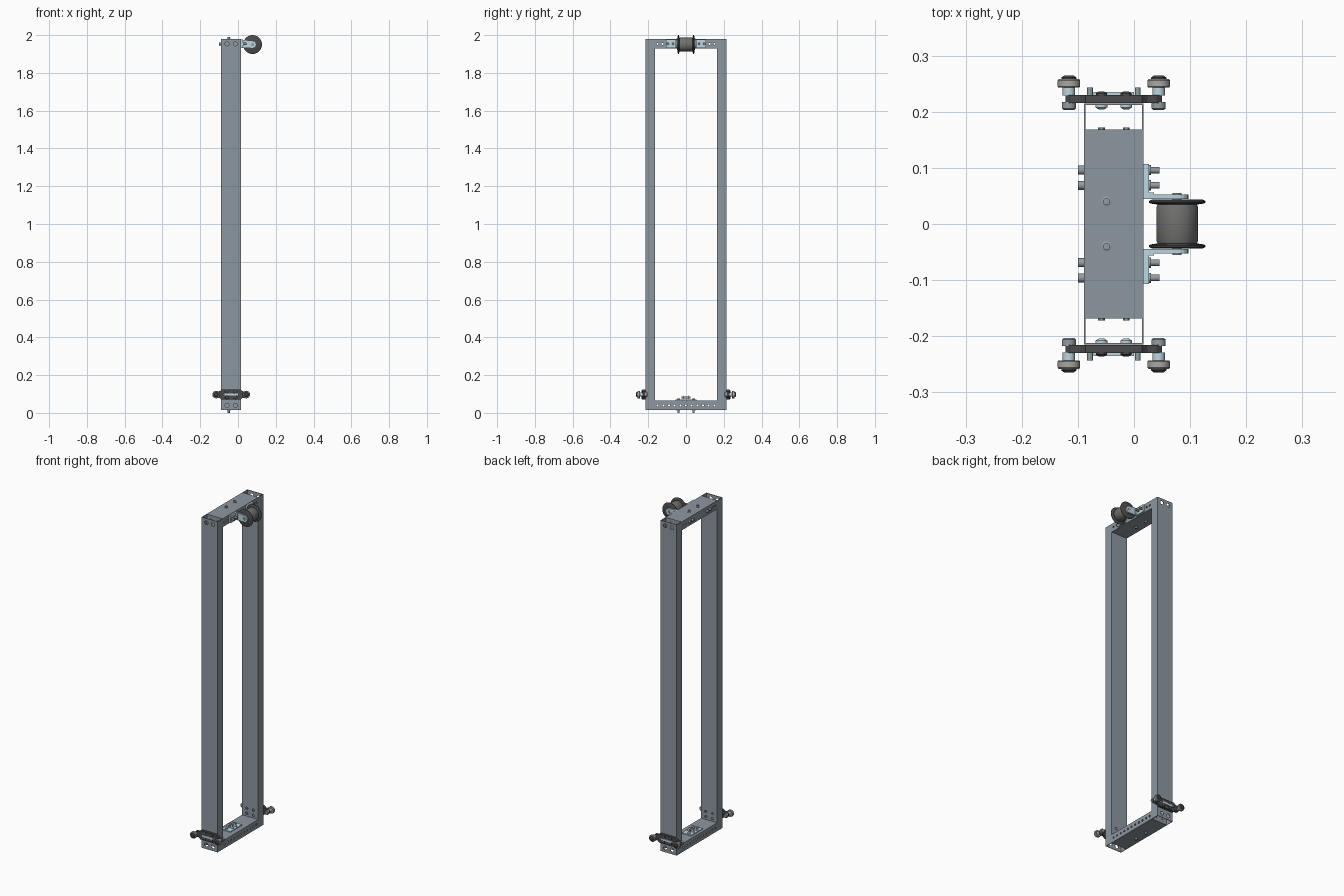
import bpy, bmesh, math
from mathutils import Vector, Matrix

if "Cube" in bpy.data.objects:
    bpy.data.objects.remove(bpy.data.objects["Cube"])


def mat(name, c):
    m = bpy.data.materials.new(name)
    m.diffuse_color = (*c, 1)
    m.use_nodes = True
    m.node_tree.nodes["Principled BSDF"].inputs["Base Color"].default_value = m.diffuse_color
    return m


STEEL = mat("slate_steel", (0.27, 0.31, 0.35))
DARK = mat("dark_metal", (0.07, 0.07, 0.075))
RUBBER = mat("drum_grey", (0.16, 0.16, 0.155))
ZINC = mat("pale_zinc", (0.52, 0.68, 0.76))
BOLT = mat("bolt_grey", (0.3, 0.34, 0.37))
WHEEL = mat("wheel_grey", (0.4, 0.39, 0.37))
ROT = {'X': Matrix.Rotation(math.pi / 2, 4, 'Y'),
       'Y': Matrix.Rotation(-math.pi / 2, 4, 'X'), 'Z': Matrix()}
CX, HW = -0.036, 0.053          # frame centre and half width in x
TZ = 1.954                      # top bar axis height


def finish(name, bm, m, smooth=False):
    bmesh.ops.recalc_face_normals(bm, faces=bm.faces[:])
    me = bpy.data.meshes.new(name)
    bm.to_mesh(me)
    bm.free()
    ob = bpy.data.objects.new(name, me)
    bpy.context.collection.objects.link(ob)
    if m:
        me.materials.append(m)
    if smooth:
        bpy.ops.object.select_all(action='DESELECT')
        ob.select_set(True)
        bpy.context.view_layer.objects.active = ob
        bpy.ops.object.shade_smooth_by_angle(angle=math.radians(35))
    return ob


def box(name, lo, hi, m):
    bm = bmesh.new()
    bmesh.ops.create_cube(bm, size=1)
    for v in bm.verts:
        v.co = Vector([(l + h) / 2 + c * (h - l) for l, h, c in zip(lo, hi, v.co)])
    return finish(name, bm, m)


def lathe(name, axis, at, profile, m, n=32):
    """Spin (radius, distance along axis) points round an axis through `at`."""
    bm = bmesh.new()
    rings = [[bm.verts.new((r * math.cos(2 * math.pi * i / n), r * math.sin(2 * math.pi * i / n), d))
              for i in range(n)] for r, d in profile]
    for a, b in zip(rings, rings[1:]):
        for i in range(n):
            bm.faces.new((a[i], a[(i + 1) % n], b[(i + 1) % n], b[i]))
    bm.faces.new(rings[0])
    bm.faces.new(rings[-1])
    bm.transform(Matrix.Translation(at) @ ROT[axis])
    return finish(name, bm, m, n > 8)


def rod(name, axis, at, r, a, b, m, n=20):
    return lathe(name, axis, at, [(r, a), (r, b)], m, n)


def prism(name, pts, y0, y1, m):
    """Extrude an x-z outline along y."""
    bm = bmesh.new()
    f = bm.faces.new([bm.verts.new((x, y0, z)) for x, z in pts])
    g = bmesh.ops.extrude_face_region(bm, geom=[f])
    bmesh.ops.translate(bm, vec=(0, y1 - y0, 0), verts=[v for v in g['geom'] if isinstance(v, bmesh.types.BMVert)])
    return finish(name, bm, m)


def tube(name, lo, hi, axis, holes, t=0.003):
    """Open rectangular tube along axis (1 or 2), drilled by holes (axis, at, r, a, b)."""
    bm = bmesh.new()
    u, w = [i for i in range(3) if i != axis]
    rings = []
    for e in (lo[axis], hi[axis]):
        for s in (0, t):
            ring = []
            for cu, cw in ((0, 0), (1, 0), (1, 1), (0, 1)):
                p = [0, 0, 0]
                p[axis] = e
                p[u] = hi[u] - s if cu else lo[u] + s
                p[w] = hi[w] - s if cw else lo[w] + s
                ring.append(bm.verts.new(p))
            rings.append(ring)
    for a, b in ((0, 1), (1, 3), (3, 2), (2, 0)):
        for i in range(4):
            j = (i + 1) % 4
            bm.faces.new((rings[a][i], rings[a][j], rings[b][j], rings[b][i]))
    ob = finish(name, bm, STEEL)
    cb = bmesh.new()
    for ax, at, r, a, b in holes:
        bmesh.ops.create_cone(cb, cap_ends=True, segments=20, radius1=r, radius2=r, depth=b - a,
                              matrix=Matrix.Translation(at) @ ROT[ax] @ Matrix.Translation((0, 0, (a + b) / 2)))
    cut = finish("hole_cutter", cb, None)
    cut.hide_render = True
    md = ob.modifiers.new("holes", 'BOOLEAN')
    md.operation, md.object, md.solver = 'DIFFERENCE', cut, 'EXACT'
    bpy.context.view_layer.objects.active = ob
    bpy.ops.object.modifier_apply(modifier=md.name)
    bpy.data.objects.remove(cut)
    return ob


BX = (CX - 0.022, CX + 0.022)   # bolt columns in x

# posts with access holes in the outer wall and small holes in the inner wall
for s, side in ((1, "rear"), (-1, "front")):
    ys = sorted((s * 0.165, s * 0.215))
    holes = [('Y', (x, s * 0.215, z), 0.011, -0.01, 0.01) for x in BX for z in (0.04, TZ)]
    holes += [('Y', (x, s * 0.165, z), 0.007, -0.01, 0.01) for x in BX for z in (0.082, 0.112)]
    tube(side + "_post", (CX - HW, ys[0], 0.015), (CX + HW, ys[1], 1.979), 2, holes)
    for x in BX:
        for z in (0.04, TZ):
            rod("post_joint_bolt", 'Y', (x, 0, z), 0.006, s * 0.16, s * 0.172, BOLT, 6)

# cross bars drilled along their sides
low = [('X', (CX, -0.15 + 0.03 * i, 0.04), 0.0055, -0.1, 0.1) for i in range(11)]
tube("bottom_bar", (CX - HW, -0.165, 0.015), (CX + HW, 0.165, 0.065), 1, low)
high = [('X', (CX, s * y, TZ), 0.0055, -0.1, 0.1) for s in (1, -1) for y in (0.125, 0.15)]
tube("top_bar", (CX - HW, -0.165, 1.929), (CX + HW, 0.165, 1.979), 1, high)

# vertical bolts through both bars
for y in (0.04, -0.04):
    at = (-0.049, y, 0)
    lathe("top_bar_bolt", 'Z', at, [(0.009, 1.979), (0.009, 1.981), (0.006, 1.982), (0.006, 1.99)], BOLT)
    rod("top_bar_bolt_end", 'Z', at, 0.007, 1.92, 1.929, BOLT)
    lathe("bottom_bar_bolt", 'Z', at, [(0.006, 0), (0.006, 0.012), (0.009, 0.013), (0.009, 0.015)], BOLT)
    rod("bottom_bar_nut", 'Z', at, 0.009, 0.07, 0.077, ZINC, 6)

# anchor bracket on the bottom bar
box("anchor_base", (-0.072, -0.055, 0.065), (-0.012, 0.055, 0.07), ZINC)
for s in (1, -1):
    prism("anchor_ear", [(-0.066, 0.07), (-0.018, 0.07), (-0.03, 0.092), (-0.054, 0.092)],
          s * 0.012, s * 0.017, ZINC)
rod("anchor_pin", 'Y', (CX - 0.006, 0, 0.081), 0.006, -0.024, 0.024, BOLT)

# pulley with flanges
PX, PZ = 0.077, 1.95
lathe("pulley_drum", 'Y', (PX, 0, PZ), [(0.034, -0.036), (0.037, -0.03), (0.037, 0.03), (0.034, 0.036)], RUBBER, 48)
for s in (1, -1):
    lathe("pulley_flange", 'Y', (PX, 0, PZ),
          [(0.03, s * 0.034), (0.048, s * 0.0365), (0.05, s * 0.038), (0.05, s * 0.041), (0.044, s * 0.044)], DARK, 48)
    rod("pulley_axle_end", 'Y', (PX, 0, PZ), 0.008, s * 0.044, s * 0.055, BOLT)
    # angle bracket holding the pulley
    y0, y1 = sorted((s * 0.0445, s * 0.107))
    box("bracket_plate", (0.017, y0, 1.932), (0.027, y1, 1.976), ZINC)
    arc = [(PX + 0.02 * math.cos(a), PZ + 0.02 * math.sin(a))
           for a in [math.pi * (i / 10 - 0.5) for i in range(11)]]
    prism("bracket_arm", [(0.022, 1.932)] + arc + [(0.022, 1.976)], s * 0.0445, s * 0.053, ZINC)
    prism("bracket_bend", [(0.026, 1.932), (0.036, 1.932), (0.036, 1.974), (0.026, 1.974)],
          s * 0.052, s * 0.056, ZINC)
    for y in (0.069, 0.096):
        rod("bracket_bolt", 'X', (0, s * y, TZ), 0.006, 0.027, 0.045, BOLT)
        rod("bracket_washer", 'X', (0, s * y, TZ), 0.009, 0.027, 0.03, BOLT)
        rod("bracket_bolt_head", 'X', (0, s * y, TZ), 0.008, -0.1, -0.089, BOLT)

# roller carriages on the outer faces of both posts
WZ = 0.097
half = [(0.086, -0.008), (0.086, 0.008), (0.076, 0.016), (0.06, 0.018), (0.05, 0.027)]
outline = [(CX + x, WZ + z) for x, z in half] + [(CX - x, WZ + z) for x, z in half[::-1] if z > 0]
outline += [(CX - x, WZ - z) for x, z in half[1:]] + [(CX + x, WZ - z) for x, z in half[:0:-1]]
# keep each outline point once
outline = list(dict.fromkeys((round(x, 5), round(z, 5)) for x, z in outline))
for s in (1, -1):
    prism("carriage_plate", outline, s * 0.2155, s * 0.23, DARK)
    y0, y1 = sorted((s * 0.229, s * 0.235))
    box("carriage_strip", (CX - 0.036, y0, WZ - 0.006), (CX + 0.036, y1, WZ + 0.006), ZINC)
    for x in BX:
        for z in (0.082, 0.112):
            lathe("carriage_bolt", 'Y', (x, 0, z),
                  [(0.0105, s * 0.229), (0.0095, s * 0.233), (0.005, s * 0.236)], DARK, 20)
            lathe("carriage_nut", 'Y', (x, 0, z), [(0.0105, s * 0.213), (0.0105, s * 0.208), (0.005, s * 0.204)], ZINC, 16)
    for d in (-0.08, 0.08):
        at = (CX + d, 0, WZ)
        rod("side_stud", 'Y', (CX + d * 0.53, 0, WZ), 0.005, s * 0.229, s * 0.243, BOLT)
        lathe("wheel_inner_nut", 'Y', at, [(0.009, s * 0.203), (0.0125, s * 0.206), (0.0125, s * 0.217)], BOLT)
        rod("wheel_spacer", 'Y', at, 0.011, s * 0.229, s * 0.245, ZINC)
        lathe("wheel", 'Y', at, [(0.0185, s * 0.243), (0.02, s * 0.245), (0.02, s * 0.256), (0.0185, s * 0.258)], WHEEL)
        lathe("wheel_cap", 'Y', at, [(0.0135, s * 0.257), (0.0135, s * 0.261), (0.008, s * 0.265)], DARK)
